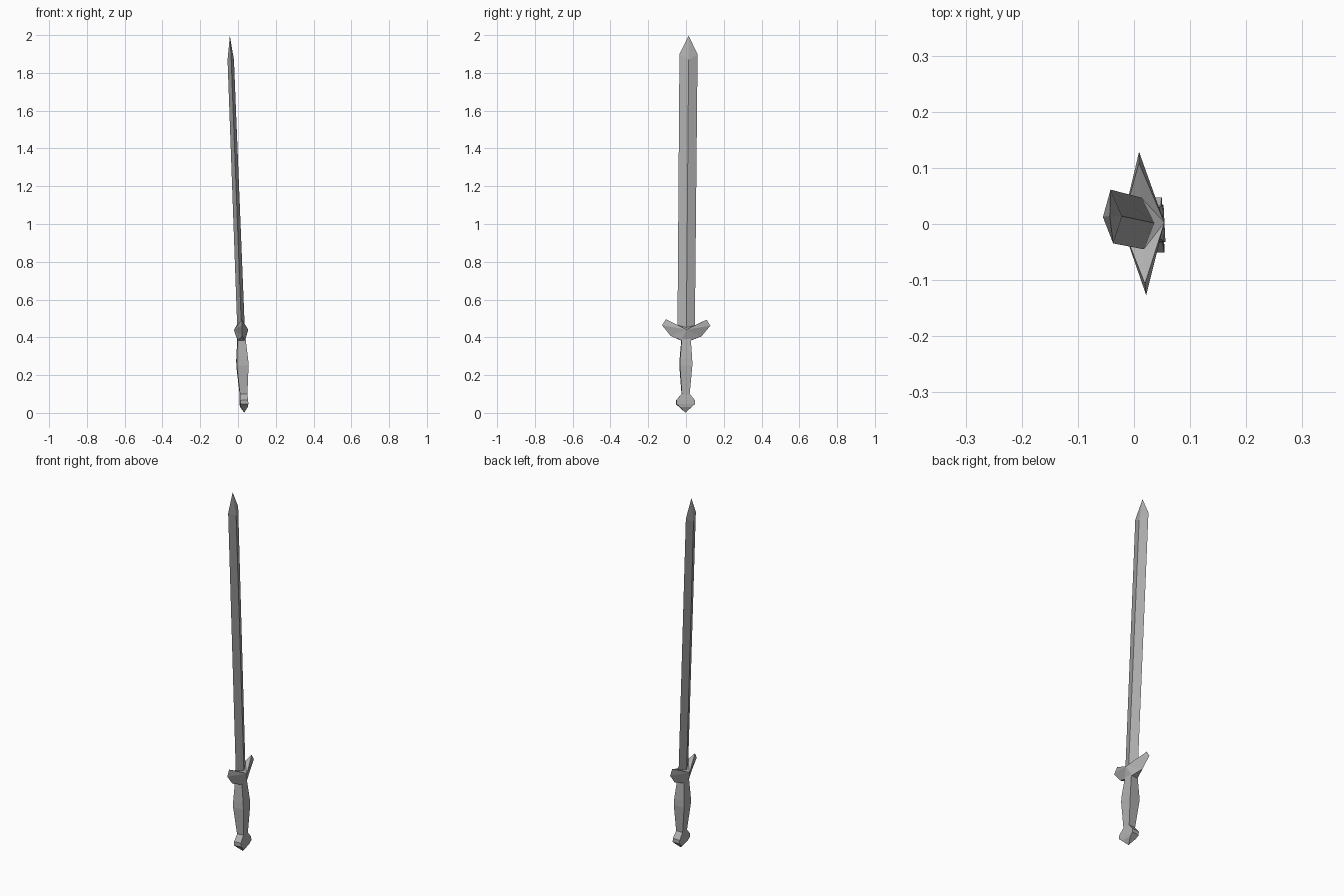
import bpy
import bmesh
from mathutils import Euler, Vector

if "Cube" in bpy.data.objects:
    bpy.data.objects.remove(bpy.data.objects["Cube"])

# The whole sword leans slightly: shared placement for every part
LEAN = Euler((-0.0105, -0.0377, 0.05)).to_matrix().to_4x4()
LEAN.translation = (0.033, -0.003, 0)

STEEL = bpy.data.materials.new("dark_steel")
STEEL.diffuse_color = (0.43, 0.43, 0.43, 1)
STEEL.use_nodes = True
STEEL.node_tree.nodes["Principled BSDF"].inputs["Base Color"].default_value = STEEL.diffuse_color


def make(name, verts, faces):
    me = bpy.data.meshes.new(name)
    me.from_pydata([LEAN @ Vector(p) for p in verts], [], faces)
    me.materials.append(STEEL)
    ob = bpy.data.objects.new(name, me)
    bpy.context.collection.objects.link(ob)
    bm = bmesh.new()
    bm.from_mesh(me)
    bmesh.ops.recalc_face_normals(bm, faces=bm.faces)
    bm.to_mesh(me)
    bm.free()
    return ob


def diamond(rx, ry, z_ridge, z_edge):
    return [(rx, 0, z_ridge), (0, ry, z_edge), (-rx, 0, z_ridge), (0, -ry, z_edge)]


def box(rx, ry, z):
    return [(rx, ry, z), (-rx, ry, z), (-rx, -ry, z), (rx, -ry, z)]


def loft(name, rings, tip=None):
    """Skin four-point rings; the last ring is capped or fanned to a tip."""
    verts = [p for r in rings for p in r]
    last = len(verts) - 4
    faces = [(i + j, i + (j + 1) % 4, i + 4 + (j + 1) % 4, i + 4 + j)
             for i in range(0, last, 4) for j in range(4)]
    faces.append((0, 1, 2, 3))
    if tip:
        verts.append(tip)
        faces += [(last + j, last + (j + 1) % 4, last + 4) for j in range(4)]
    else:
        faces.append(tuple(range(last, last + 4)))
    return make(name, verts, faces)


# Diamond-section blade with a pointed tip
loft("blade", [diamond(0.02, 0.046, 0.41, 0.41),
               diamond(0.017, 0.048, 1.87, 1.9)], (0, 0, 1.998))

# Cross guard: upswept outline fanned to a raised point on each side,
# with a flat square underside where it meets the grip
half = [(0.046, 0.465), (0.108, 0.495), (0.128, 0.463), (0.082, 0.407)]
rim = half + [(-y, z) for y, z in reversed(half)]
verts = [(0, y, z) for y, z in rim]                        # 0-7 rim
verts += [(0.038, 0, 0.44), (-0.038, 0, 0.44)]             # 8, 9 side points
verts += box(0.019, 0.026, 0.384)                          # 10-13 underside
faces = [(i, (i + 1) % 8, s) for i in range(8) if i != 3 for s in (8, 9)]
faces += [(3, 10, 8), (4, 13, 8), (10, 13, 8), (3, 11, 9), (4, 12, 9), (11, 12, 9),
          (3, 10, 11), (4, 12, 13), (10, 11, 12, 13)]
make("guard", verts, faces)

# Square-section grip swelling in the middle
loft("grip", [box(0.019, 0.02, 0.09), box(0.031, 0.033, 0.25),
              box(0.030, 0.032, 0.285), box(0.021, 0.024, 0.39)])

# Pommel: wide flat block ending in a point
loft("pommel", [box(0.019, 0.021, 0.10), box(0.021, 0.049, 0.067),
                box(0.021, 0.049, 0.046), box(0.018, 0.031, 0.03)], (0, 0, 0.001))
